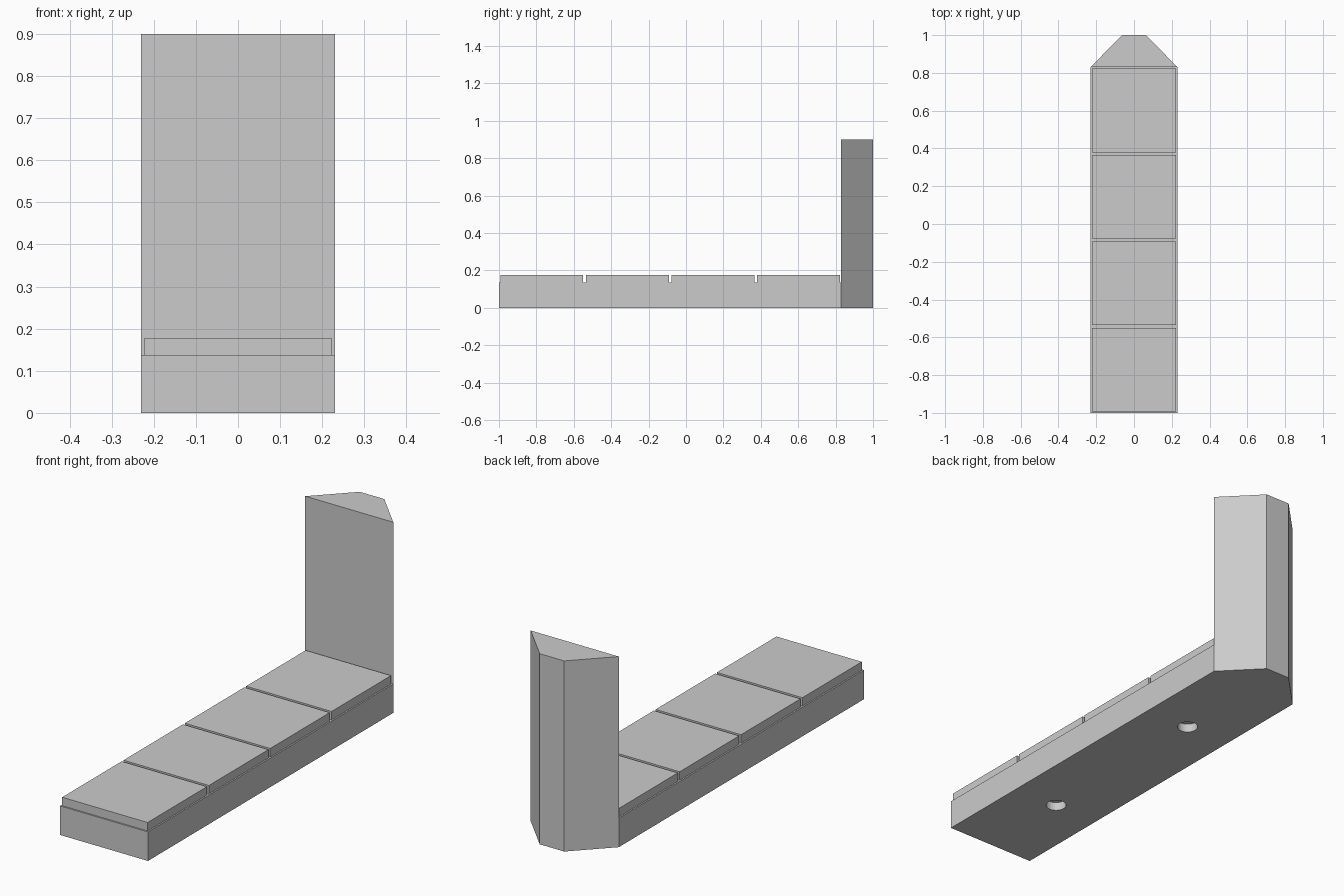
import bpy
import bmesh
from mathutils import Matrix, Vector

if "Cube" in bpy.data.objects:
    bpy.data.objects.remove(bpy.data.objects["Cube"], do_unlink=True)

grey = bpy.data.materials.new("light grey")
grey.use_nodes = True
grey.diffuse_color = (0.6, 0.6, 0.6, 1)
grey.node_tree.nodes["Principled BSDF"].inputs["Base Color"].default_value = (0.6, 0.6, 0.6, 1)

HALF_WIDTH = 0.23
FRONT, WALL, BACK = -1.0, 0.83, 1.0
BASE_TOP, TILE_TOP, POST_TOP = 0.137, 0.177, 0.9
SEGMENT = (WALL - FRONT) / 4


def finish(name, bm):
    bmesh.ops.recalc_face_normals(bm, faces=bm.faces)
    mesh = bpy.data.meshes.new(name)
    bm.to_mesh(mesh)
    bm.free()
    mesh.materials.append(grey)
    obj = bpy.data.objects.new(name, mesh)
    bpy.context.collection.objects.link(obj)
    return obj


def prism(outline, bottom, top):
    """Extrude a plan outline upwards."""
    bm = bmesh.new()
    face = bm.faces.new([bm.verts.new((x, y, bottom)) for x, y in outline])
    raised = bmesh.ops.extrude_face_region(bm, geom=[face], use_keep_orig=True)
    verts = [g for g in raised["geom"] if isinstance(g, bmesh.types.BMVert)]
    bmesh.ops.translate(bm, vec=(0, 0, top - bottom), verts=verts)
    bmesh.ops.recalc_face_normals(bm, faces=bm.faces)
    return bm


def rectangle(half, y0, y1):
    return [(-half, y0), (half, y0), (half, y1), (-half, y1)]


# Base with a rectangular groove sunk into its underside
bm = prism(rectangle(HALF_WIDTH, FRONT, WALL), 0, BASE_TOP)
under = min(bm.faces, key=lambda f: f.calc_center_median().z)
bmesh.ops.inset_region(bm, faces=[under], thickness=0.053)
ring = bmesh.ops.inset_region(bm, faces=[under], thickness=0.025)["faces"]
sunk = bmesh.ops.extrude_face_region(bm, geom=ring)
bmesh.ops.translate(bm, vec=Vector((0, 0, 0.04)),
                    verts=[g for g in sunk["geom"] if isinstance(g, bmesh.types.BMVert)])
base = finish("base", bm)

# Two shallow round sockets in the underside
for name, step in (("front_socket_cutter", 1), ("back_socket_cutter", 3)):
    bm = bmesh.new()
    place = Matrix.Translation((0, FRONT + step * SEGMENT, 0))
    bmesh.ops.create_cone(bm, cap_ends=True, segments=32, radius1=0.045,
                          radius2=0.045, depth=0.08, matrix=place)
    cutter = finish(name, bm)
    cutter.hide_render = True
    cutter.display_type = 'WIRE'
    cutter.hide_set(True)
    cut = base.modifiers.new(name, 'BOOLEAN')
    cut.operation = 'DIFFERENCE'
    cut.solver = 'EXACT'
    cut.object = cutter

# Row of four tiles separated by narrow gaps
for i in range(4):
    y = FRONT + i * SEGMENT
    finish(f"tile_{i + 1}", prism(rectangle(HALF_WIDTH - 0.007, y + 0.007, y + SEGMENT - 0.007),
                                  BASE_TOP, TILE_TOP))

# Upright post with chamfered back corners
finish("back_post", prism([(-HALF_WIDTH, WALL), (HALF_WIDTH, WALL),
                           (0.064, BACK), (-0.064, BACK)], 0, POST_TOP))
